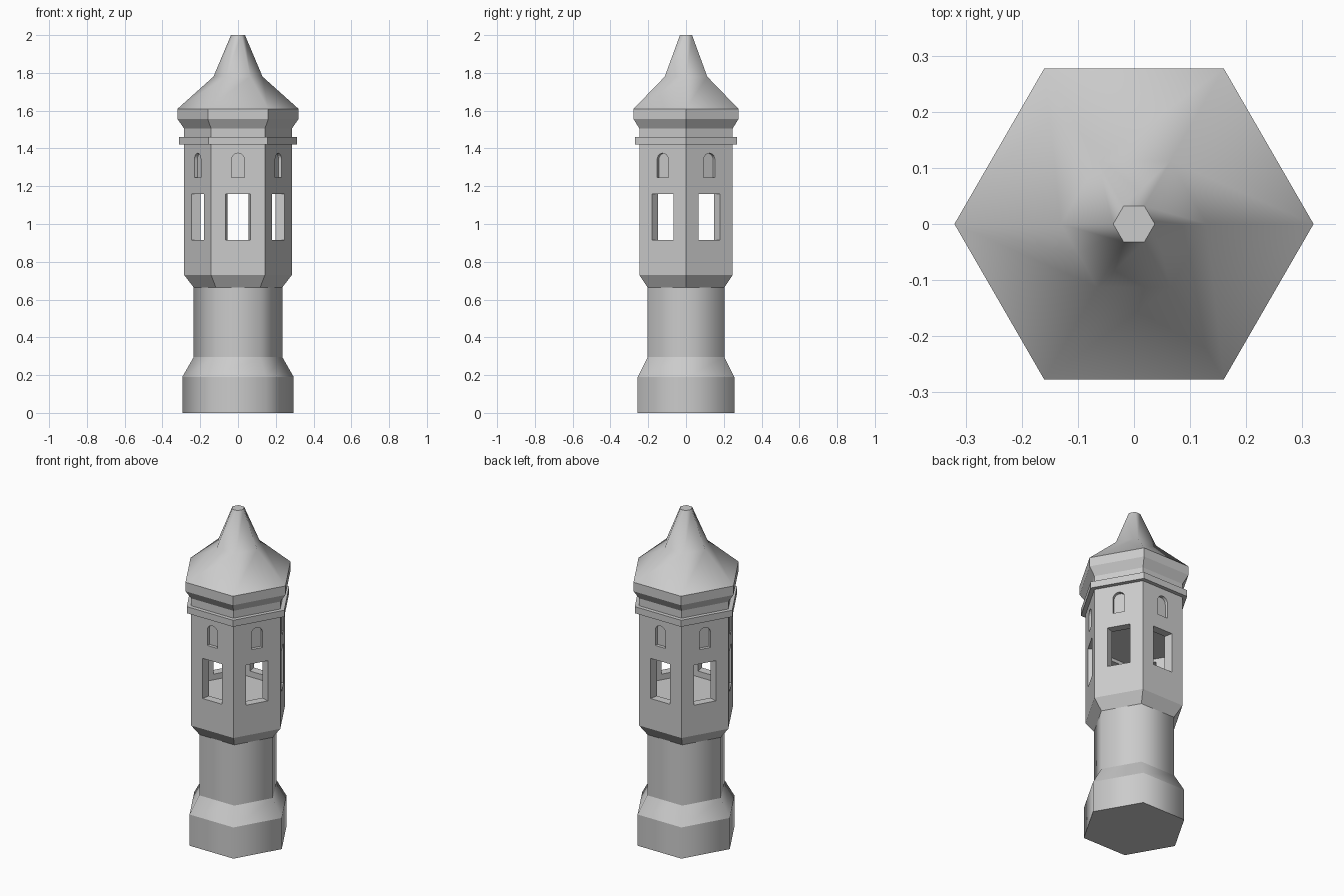
import bpy, bmesh, math
from mathutils import Matrix

if "Cube" in bpy.data.objects:
    bpy.data.objects.remove(bpy.data.objects["Cube"])


def new_object(name, bm):
    mesh = bpy.data.meshes.new(name)
    bm.to_mesh(mesh)
    bm.free()
    ob = bpy.data.objects.new(name, mesh)
    bpy.context.collection.objects.link(ob)
    return ob


def hex_loft(name, profile, cap_low=True, cap_high=True, smooth=False, sharp=()):
    """Stack hexagons (radius, height); corners lie on the x axis."""
    bm = bmesh.new()
    rings = [[bm.verts.new((r * math.cos(i * math.pi / 3),
                            r * math.sin(i * math.pi / 3), z)) for i in range(6)]
             for r, z in profile]
    for a, b in zip(rings, rings[1:]):
        for i in range(6):
            j = (i + 1) % 6
            bm.faces.new((a[i], a[j], b[j], b[i])).smooth = smooth
    if cap_low:
        bm.faces.new(rings[0][::-1])
    if cap_high:
        bm.faces.new(rings[-1])
    for k in sharp:
        for i in range(6):
            bm.edges.get((rings[k][i], rings[k][(i + 1) % 6])).smooth = False
    return new_object(name, bm)


def side_cutter(name, outline, near, far, narrow, angle):
    """Prism through one wall: outline (u, z), narrowing inwards."""
    bm = bmesh.new()
    ends = [[bm.verts.new((d, u * s, z)) for u, z in outline]
            for d, s in ((near, narrow), (far, 1.0))]
    n = len(outline)
    for i in range(n):
        j = (i + 1) % n
        bm.faces.new((ends[0][i], ends[0][j], ends[1][j], ends[1][i]))
    bm.faces.new(ends[0][::-1])
    bm.faces.new(ends[1])
    bmesh.ops.recalc_face_normals(bm, faces=bm.faces)
    bm.transform(Matrix.Rotation(angle, 4, 'Z'))
    return new_object(name, bm)


def cut(target, cutter):
    mod = target.modifiers.new("cut", 'BOOLEAN')
    mod.operation = 'DIFFERENCE'
    mod.solver = 'EXACT'
    mod.object = cutter
    bpy.context.view_layer.objects.active = target
    bpy.ops.object.modifier_apply(modifier=mod.name)
    bpy.data.objects.remove(cutter)


# Base and shaft, softly shaded around each tier
hex_loft("base_and_shaft", [(0.295, 0), (0.295, 0.19), (0.235, 0.295), (0.235, 0.665)],
         cap_high=False, smooth=True, sharp=(0, 1, 2, 3))

# Lantern room with cornice band and eaves
lantern = hex_loft("lantern_room", [
    (0.235, 0.665), (0.285, 0.73), (0.285, 1.42), (0.312, 1.42), (0.312, 1.46),
    (0.285, 1.46), (0.285, 1.505), (0.32, 1.555), (0.32, 1.61)])

# Hollow interior
cut(lantern, hex_loft("interior", [(0.228, 0.88), (0.228, 1.18)]))

# Window and arched niche in every wall
window = [(-0.073, 0.915), (0.073, 0.915), (0.073, 1.16), (-0.073, 1.16)]
niche = [(-0.034, 1.247), (0.034, 1.247)] + [
    (0.034 * math.cos(t * math.pi / 10), 1.341 + 0.034 * math.sin(t * math.pi / 10))
    for t in range(11)]
for k in range(6):
    angle = math.pi / 6 + k * math.pi / 3
    cut(lantern, side_cutter("window_cutter", window, 0.185, 0.277, 0.73, angle))
    cut(lantern, side_cutter("niche_cutter", niche, 0.228, 0.277, 1.0, angle))

# Remove hidden joint faces between the parts
bm = bmesh.new()
bm.from_mesh(lantern.data)
hidden = [f for f in bm.faces
          if all(v.co.z < 0.67 for v in f.verts) or all(v.co.z > 1.605 for v in f.verts)]
bmesh.ops.delete(bm, geom=hidden, context='FACES_ONLY')
bm.to_mesh(lantern.data)
bm.free()

# Roof and spire
hex_loft("roof", [(0.32, 1.61), (0.13, 1.78), (0.037, 2.0)],
         cap_low=False, smooth=True, sharp=(0, 2))
